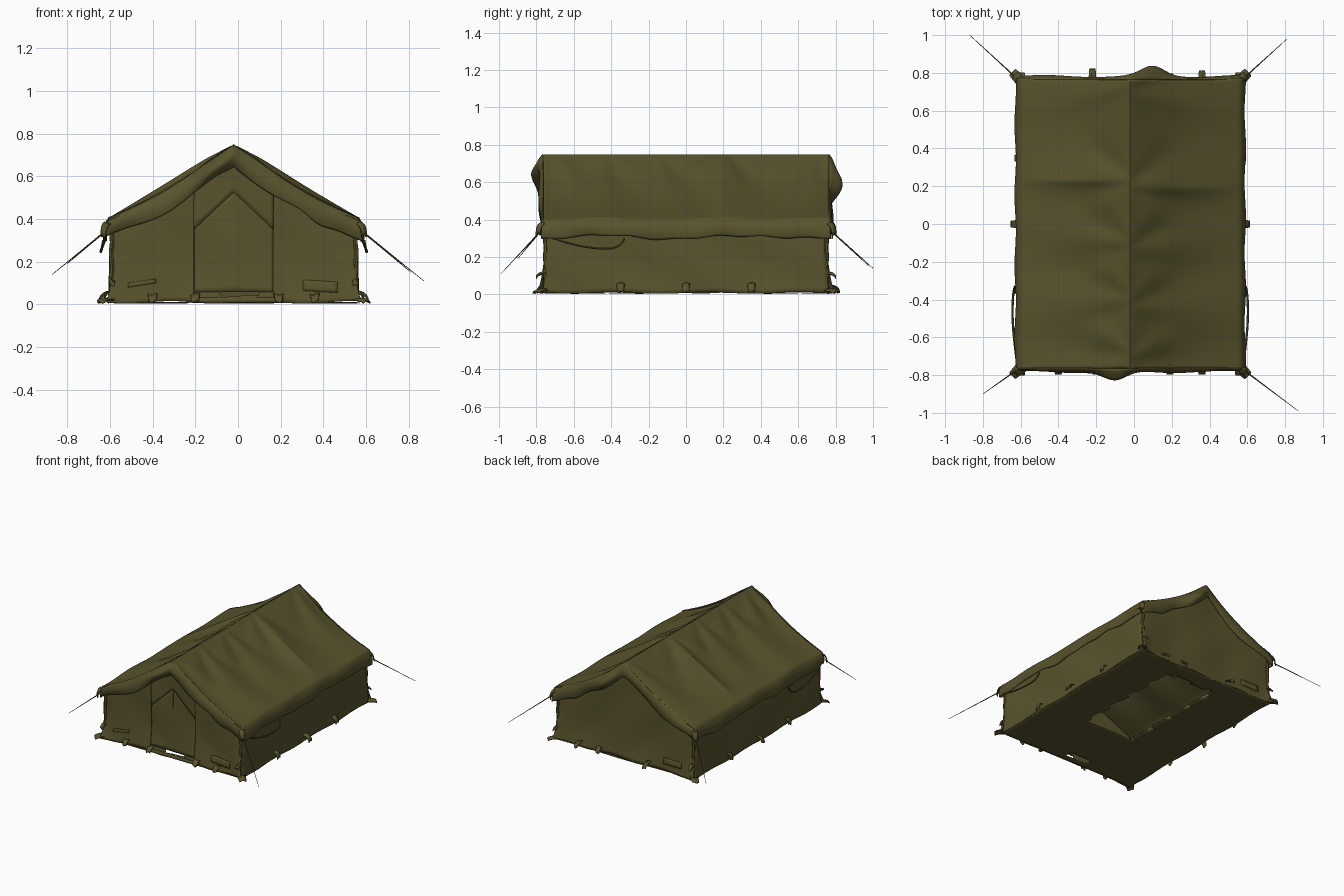
import bpy, bmesh
from math import sin, cos, pi, exp, atan2, radians
from mathutils import Vector

cube = bpy.data.objects.get("Cube")
if cube:
    bpy.data.objects.remove(cube, do_unlink=True)

CX, HALF, LEN = -0.02, 0.585, 0.765      # ridge line, eave half width, half length
RIDGE, EAVE = 0.745, 0.40

OLIVE = (0.098, 0.086, 0.026, 1)
CANVAS = bpy.data.materials.new("olive canvas")
CANVAS.use_nodes = True
CANVAS.diffuse_color = OLIVE
CANVAS.node_tree.nodes["Principled BSDF"].inputs["Base Color"].default_value = OLIVE


def finish(ob):
    ob.data.materials.append(CANVAS)
    bpy.ops.object.select_all(action='DESELECT')
    ob.select_set(True)
    bpy.context.view_layer.objects.active = ob
    bpy.ops.object.shade_smooth_by_angle(angle=radians(48))
    return ob


def sheet(name, fn, nu, nv, thick=0.004, drop=None):
    """Cloth surface: fn(u, v) gives a point for u and v in 0..1."""
    bm = bmesh.new()
    grid = [[bm.verts.new(fn(i / nu, j / nv)) for j in range(nv + 1)] for i in range(nu + 1)]
    for i in range(nu):
        for j in range(nv):
            bm.faces.new((grid[i][j], grid[i + 1][j], grid[i + 1][j + 1], grid[i][j + 1]))
    if drop:
        holes = [f for f in bm.faces if drop(f.calc_center_median())]
        bmesh.ops.delete(bm, geom=holes, context='FACES')
    bmesh.ops.recalc_face_normals(bm, faces=bm.faces)
    me = bpy.data.meshes.new(name)
    bm.to_mesh(me)
    bm.free()
    ob = bpy.data.objects.new(name, me)
    bpy.context.collection.objects.link(ob)
    finish(ob)
    mod = ob.modifiers.new("thickness", 'SOLIDIFY')
    mod.thickness, mod.offset = thick, 0


def cord(name, pts, r, taper=1.0, smooth=False):
    """Round cord along a path, converted to a mesh."""
    cu = bpy.data.curves.new(name, 'CURVE')
    cu.dimensions, cu.bevel_depth, cu.bevel_resolution = '3D', r, 1
    sp = cu.splines.new('NURBS' if smooth else 'POLY')
    sp.points.add(len(pts) - 1)
    for i, p in enumerate(pts):
        sp.points[i].co = (*p, 1)
        sp.points[i].radius = 1 + (taper - 1) * i / (len(pts) - 1)
    if smooth:
        sp.order_u, sp.use_endpoint_u = 3, True
    ob = bpy.data.objects.new(name, cu)
    bpy.context.collection.objects.link(ob)
    bpy.ops.object.select_all(action='DESELECT')
    ob.select_set(True)
    bpy.context.view_layer.objects.active = ob
    bpy.ops.object.convert(target='MESH')
    finish(bpy.context.object)


def tab(name, x, y, z, heading, length, width, rise):
    """Small webbing tab that leaves the cloth and curls downwards."""
    out = Vector((cos(heading), sin(heading), 0))
    across = Vector((-out.y, out.x, 0))

    def fn(u, v):
        p = Vector((x, y, z)) + out * length * sin(u * pi / 2) + across * width * (v - 0.5) * (1 - 0.25 * u)
        p.z += rise * cos(u * pi / 2) + 0.006 * sin(5 * v + 9 * x)
        return p
    sheet(name, fn, 5, 3, 0.006)


def folds(q, y):
    """Creases fanning from the points where the ridge is held up."""
    fan = 0
    for k, yc in enumerate((0.21, -0.12, -0.42, 0.72, -0.72)):
        d = y - yc
        fan += exp(-(d / 0.24) ** 2) * sin(7 * atan2(d, q * 0.6 + 0.05) + k)
    held = exp(-abs(y - 0.21) / 0.07)
    sag = -0.028 * sin(pi * q) * (1 - held)
    return 0.012 * fan * min(1, 3 * q) * (1.1 - q) + 0.010 * held * min(1, 5 * q) * (1 - q) + sag


# Roof with its side valances
def roof(u, v):
    t = 2 * u - 1
    a, side = abs(t), (1 if t > 0 else -1)
    y = LEN * (2 * v - 1)
    if a <= 0.8:
        q = a / 0.8
        f = folds(q, y + 0.02 * side)
        x = HALF * q + 0.3 * f
        z = RIDGE - (RIDGE - EAVE) * q + f + 0.004 * sin(11 * y) * q
    else:
        k = (a - 0.8) / 0.2
        x = HALF + 0.012 * sin(pi * k) + 0.016 * k + 0.006 * k * sin(17 * y + side)
        z = EAVE + 0.004 * sin(11 * y) - (0.095 + 0.008 * sin(8 * y + 2 * side) + 0.004 * sin(27 * y)) * k
    y *= 1 + 0.012 * (a > 0.7) * a
    return CX + side * x, y, z


sheet("roof", roof, 80, 100, 0.006)


def roof_z(s, y=LEN):
    q = min(1, abs(s))
    return RIDGE - (RIDGE - EAVE) * q + folds(q, y)


def gable_y(x, z):
    low = max(0, 1 - z / 0.25)
    s = abs(x - CX) / HALF
    return 0.745 + 0.02 * low ** 2 + 0.025 * s ** 10 * low + 0.006 * sin(13 * x + 6 * z) * sin(8 * z)


def door_slit(c):
    return c.y < 0 and -0.08 < c.x < 0.09 and 0.035 < c.z < 0.065


# End walls and end valances
for label, side in (("front", -1), ("back", 1)):
    def wall(u, v):
        s = 2 * u - 1
        x = CX + 0.578 * s * (1 + 0.03 * max(0, 1 - 5 * v))
        z = 0.004 + v * (roof_z(s, side * LEN) - 0.014) + 0.006 * (1 - v) * (1 + sin(15 * x))
        return x, side * gable_y(x, z), z

    def valance(u, v):
        s = 2 * u - 1
        x = CX + (HALF + 0.02 * v * abs(s)) * s
        y = LEN + 0.012 * sin(pi * v) + v * (0.006 + 0.010 * sin(12 * x + side))
        # cloth billows out beside the peak
        y += 0.05 * sin(pi * v * 0.85) * exp(-((x - 0.10 * side) / 0.085) ** 2)
        drop = 0.105 + 0.012 * sin(14 * x) - 0.01 * abs(s) + 0.03 * exp(-((x - 0.38) / 0.07) ** 2)
        return x, side * y, roof_z(s, side * LEN) + 0.003 - v * drop

    sheet(label + "_wall", wall, 60, 24, drop=door_slit)
    sheet(label + "_valance", valance, 60, 10, 0.006)

# Side walls
for label, side in (("left", 1), ("right", -1)):
    def side_wall(u, v):
        y = 0.748 * (2 * u - 1) * (1 + 0.025 * (1 - v) ** 3)
        z = 0.004 + 0.38 * v + 0.005 * (1 - v) * (1 + sin(13 * y))
        x = 0.572 + 0.014 * (1 - v) ** 3 + 0.008 * sin(9 * y + 4 * v) * sin(pi * v)
        return CX + side * x, y, z

    sheet(label + "_wall", side_wall, 60, 16)
    # Hanging tie loop under the eave
    X = CX + side * 0.6
    cord(label + "_tie_loop", [(X + side * dx, y, z) for dx, y, z in
         ((0, -0.73, 0.31), (0.01, -0.66, 0.28), (0.025, -0.5, 0.245), (0.02, -0.35, 0.245),
          (0.01, -0.33, 0.30))], 0.006, smooth=True)


# Floor with a torn opening and a slit behind the door
def opening(c):
    rag = 0.010 * sin(23 * c.x) + 0.008 * sin(31 * c.y)
    hole = -0.20 + rag < c.x < 0.23 + rag and -0.25 + rag < c.y < 0.62 + rag
    return hole or (-0.15 < c.x < 0.02 and -0.71 < c.y < -0.66)


sheet("floor", lambda u, v: (CX + 1.16 * (u - 0.5), 1.53 * (v - 0.5), 0.008 + 0.003 * sin(14 * v) * sin(9 * u)),
      50, 60, 0.003, opening)

# Door panel and overlapping door head
D0, D1 = -0.205, 0.165


def on_front(x, z, lift):
    return x, -gable_y(x, z) - lift, z


def peak(x):
    return 0.53 - 0.95 * abs(x - CX)


sheet("door", lambda u, v: on_front(D0 + (D1 - D0) * u, 0.058 + v * (peak(D0 + (D1 - D0) * u) - 0.058), 0.005),
      24, 16, 0.005)


def door_head(u, v):
    x = D0 + (D1 - D0) * u
    low = peak(x) - 0.004
    return on_front(x, low + v * (roof_z((x - CX) / HALF, -LEN) - 0.06 - low), 0.008)


sheet("door_head", door_head, 24, 6, 0.005)
sheet("door_sill", lambda u, v: on_front(-0.21 + 0.42 * u, 0.010 + 0.022 * v, 0.006), 12, 2, 0.006)


def seam(name, ends):
    a, b = (Vector(e) for e in ends)
    pts = [a.lerp(b, i / 12) for i in range(13)]
    cord(name, [on_front(p.x, p.y, 0.008) for p in pts], 0.0022)


for i, x in enumerate((D0, D1)):
    seam("door_edge_seam_%d" % i, ((x, 0.02), (x, 0.50)))
    seam("door_head_seam_%d" % i, ((x, peak(x)), (CX, peak(CX))))
seam("door_centre_seam", ((CX, 0.37), (CX, 0.53)))


# Sewn patches low on the end walls
def patch(name, x, z, w, h, side, tilt=0.0):
    def fn(u, v):
        px = x + w * (u - 0.5)
        pz = z + h * (v - 0.5) + tilt * (u - 0.5)
        return px, side * (gable_y(px, pz) + 0.006), pz
    sheet(name, fn, 8, 3, 0.006)


patch("front_patch_left", 0.385, 0.085, 0.16, 0.05, -1, -0.01)
patch("front_patch_right", -0.45, 0.10, 0.13, 0.02, -1, 0.02)
patch("back_patch", -0.42, 0.085, 0.15, 0.045, 1)

# Stake tabs around the base
for x in (-0.4, -0.2, 0.19, 0.36):
    tab("front_stake_tab", x, -0.755, 0.012, -pi / 2, 0.04, 0.045, 0.035)
for x, size in ((-0.22, 0.065), (0.19, 0.04), (0.36, 0.055)):
    tab("back_stake_tab", x, 0.755, 0.012, pi / 2, size, 0.04, 0.035)
for side in (-1, 1):
    facing = 0 if side > 0 else pi
    for y, size in ((0.0, 0.05), (0.35, 0.03), (-0.35, 0.03)):
        tab("side_stake_tab", CX + side * 0.58, y, 0.012, facing, size, 0.045, 0.045)
    # Corner feet, ties, eave lugs and gathered cloth
    for end in (-1, 1):
        turn = atan2(end, side)
        tab("corner_foot", CX + side * 0.58, end * 0.76, 0.010, turn, 0.06, 0.06, 0.015)
        tab("corner_tie", CX + side * 0.57, end * 0.755, 0.09, end * pi / 2, 0.045, 0.03, 0.025)
        tab("eave_lug", CX + side * 0.59, end * 0.77, 0.32, turn, 0.03, 0.04, 0.06)
        cord("corner_gather", [(CX + side * (0.572 + 0.005 * sin(4 * k)), end * (0.752 + 0.005 * cos(3 * k)),
                                0.02 + 0.045 * k) for k in range(8)], 0.011, smooth=True)

# Guy ropes
for name, (x, y, z) in {"front_left": (0.87, -0.99, 0.11), "front_right": (-0.80, -0.90, 0.19),
                        "back_left": (0.81, 0.98, 0.15), "back_right": (-0.87, 1.0, 0.14)}.items():
    start = Vector((0.59 if x > 0 else -0.63, 0.78 if y > 0 else -0.78, 0.335))
    end = Vector((x, y, z))
    cord(name + "_guy_rope", [start.lerp(end, k / 4) for k in range(5)], 0.004, 0.3)
